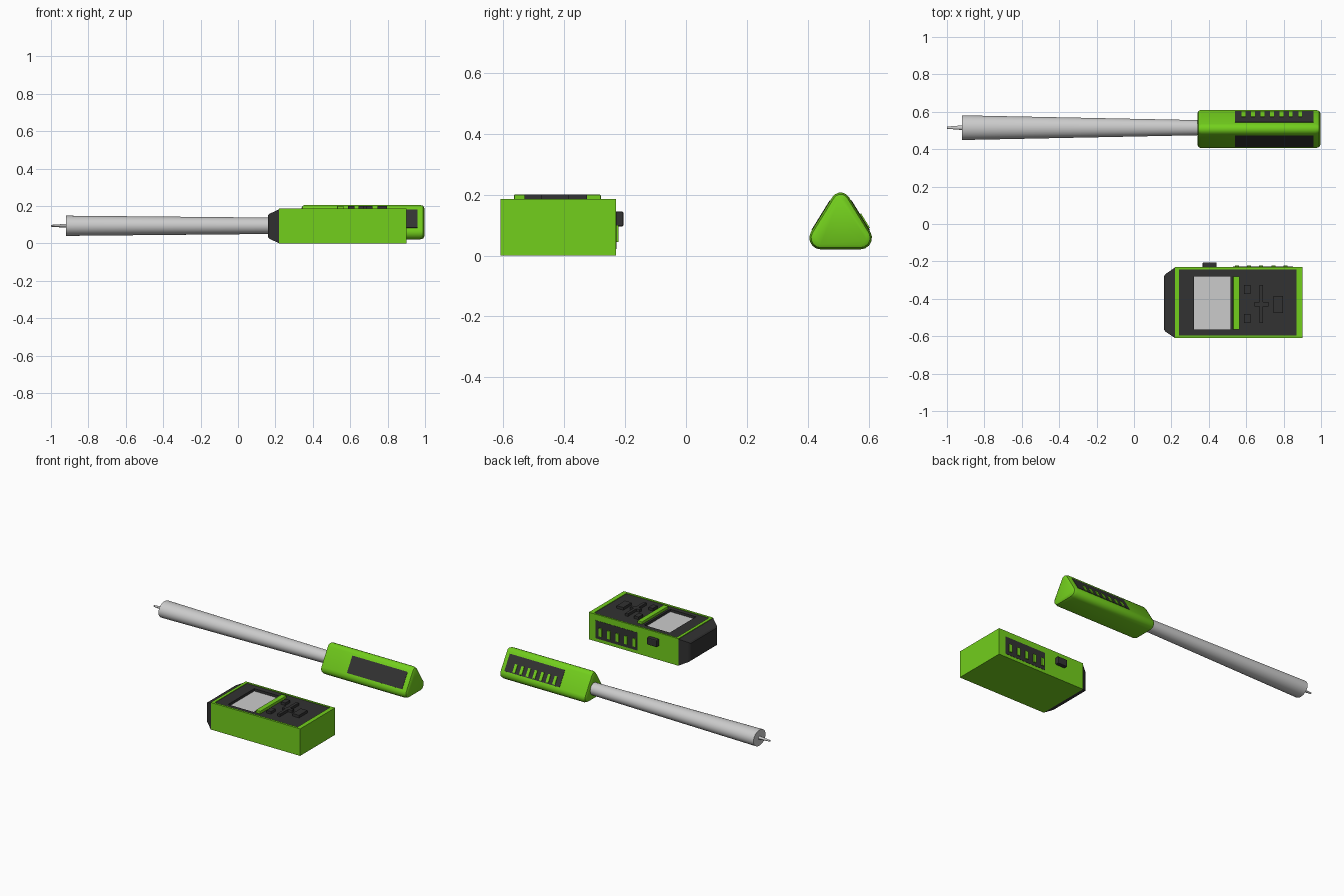
import bpy, bmesh, math
from mathutils import Vector

if "Cube" in bpy.data.objects:
    bpy.data.objects.remove(bpy.data.objects["Cube"])


def material(name, rgb):
    m = bpy.data.materials.new(name)
    m.diffuse_color = (*rgb, 1)
    m.use_nodes = True
    m.node_tree.nodes["Principled BSDF"].inputs["Base Color"].default_value = m.diffuse_color
    return m


GREEN = material("green_plastic", (0.17, 0.62, 0.012))
DARK = material("dark_rubber", (0.032, 0.032, 0.032))


def finish(name, bm, mat=None, smooth=False):
    bmesh.ops.recalc_face_normals(bm, faces=bm.faces[:])
    me = bpy.data.meshes.new(name)
    bm.to_mesh(me)
    bm.free()
    ob = bpy.data.objects.new(name, me)
    bpy.context.collection.objects.link(ob)
    if mat:
        me.materials.append(mat)
    if smooth:
        bpy.context.view_layer.objects.active = ob
        ob.select_set(True)
        bpy.ops.object.shade_smooth_by_angle(angle=math.radians(35))
        ob.select_set(False)
    return ob


def loft(name, rings, mat=None, smooth=False):
    """Skin a list of closed rings and cap both ends."""
    bm = bmesh.new()
    vr = [[bm.verts.new(p) for p in r] for r in rings]
    n = len(vr[0])
    for a, b in zip(vr, vr[1:]):
        for i in range(n):
            bm.faces.new((a[i], a[(i + 1) % n], b[(i + 1) % n], b[i]))
    bm.faces.new(vr[0])
    bm.faces.new(vr[-1])
    return finish(name, bm, mat, smooth)


def rect(x, y0, y1, z0, z1):
    return [(x, y0, z0), (x, y1, z0), (x, y1, z1), (x, y0, z1)]


def box(name, x0, x1, y0, y1, z0, z1, mat=None, bevel=0):
    ob = loft(name, [rect(x0, y0, y1, z0, z1), rect(x1, y0, y1, z0, z1)], mat)
    if bevel:
        b = ob.modifiers.new("bevel", 'BEVEL')
        b.width, b.segments = bevel, 2
    return ob


def cut(ob, cutter):
    m = ob.modifiers.new("cut", 'BOOLEAN')
    m.object, m.operation, m.solver = cutter, 'DIFFERENCE', 'EXACT'
    cutter.hide_render = True
    cutter.hide_set(True)


# --- control box: case with a shallow tray for the face panel
case = box("case", 0.22, 0.90, -0.61, -0.23, 0, 0.186, GREEN)
cut(case, box("tray_cutter", 0.24, 0.87, -0.595, -0.243, 0.15, 0.25))
panel = box("face_panel", 0.24, 0.87, -0.595, -0.243, 0.15, 0.182, DARK)
cut(panel, box("screen_cutter", 0.32, 0.515, -0.565, -0.28, 0.16, 0.25))
box("screen", 0.32, 0.515, -0.565, -0.28, 0.155, 0.165)

# tapered dark nose
loft("nose", [rect(0.16, -0.565, -0.28, 0.033, 0.15),
              rect(0.168, -0.575, -0.268, 0.025, 0.158),
              rect(0.22, -0.61, -0.232, 0.0, 0.182)], DARK)

# green divider and buttons
box("divider_bar", 0.53, 0.565, -0.565, -0.28, 0.17, 0.20, GREEN, 0.003)
for tag, y0, y1 in (("left", -0.53, -0.48), ("right", -0.375, -0.325)):
    box("small_button_" + tag, 0.588, 0.622, y0, y1, 0.175, 0.20, DARK)
box("large_button", 0.747, 0.797, -0.475, -0.385, 0.175, 0.20, DARK)
pad = [(0.645, -0.44), (0.67, -0.44), (0.67, -0.53), (0.69, -0.53),
       (0.69, -0.44), (0.718, -0.44), (0.718, -0.418), (0.69, -0.418),
       (0.69, -0.325), (0.67, -0.325), (0.67, -0.418), (0.645, -0.418)]
loft("cross_pad", [[(x, y, z) for x, y in pad] for z in (0.175, 0.20)], DARK)

# side grip, ribs and knob
box("case_side_panel", 0.53, 0.85, -0.24, -0.2285, 0.022, 0.145, DARK)
for i in range(5):
    x = 0.55 + 0.065 * i
    box(f"case_rib_{i + 1}", x - 0.011, x + 0.011, -0.24, -0.222, 0.045, 0.1, GREEN)
box("side_knob", 0.367, 0.442, -0.24, -0.205, 0.095, 0.145, DARK, 0.006)

# --- handle with rounded triangular section
CY = 0.508


def handle_ring(x, inset):
    pts = []
    for cy, cz, r, a0 in ((0, 0.175, 0.032, 30), (-0.065, 0.058, 0.038, 150),
                          (0.065, 0.058, 0.038, 270)):
        for k in range(6):
            a = math.radians(a0 + 24 * k)
            pts.append((x, CY + cy + (r - inset) * math.cos(a),
                        cz + (r - inset) * math.sin(a)))
    return pts


loft("handle", [handle_ring(x, d) for x, d in (
    (0.34, 0.017), (0.345, 0.006), (0.36, 0), (0.97, 0), (0.99, 0.006), (0.996, 0.017))],
    GREEN, True)


def slope_plate(name, side, x0, x1, z_low, z_high, proud, mat):
    """Thin plate lying on a sloping handle side; side is +1 or -1 in y."""
    n = Vector((0.852, 0.523))
    on_side = lambda z, d: Vector((0.028 + (0.1905 - z) * 0.614, z)) + n * d
    prof = [on_side(z_low, -0.01), on_side(z_low, proud),
            on_side(z_high, proud), on_side(z_high, -0.01)]
    loft(name, [[(x, CY + side * p.x, p.y) for p in prof] for x in (x0, x1)], mat)


for tag, s in (("front", -1), ("back", 1)):
    slope_plate("handle_panel_" + tag, s, 0.54, 0.96, 0.083, 0.18, 0.002, DARK)
for i in range(7):
    x = 0.586 + 0.0505 * i
    slope_plate(f"handle_rib_{i + 1}", 1, x - 0.01, x + 0.01, 0.088, 0.135, 0.006, GREEN)


# --- tapered rod and tip pin
def ellipse(x, ry, rz, n):
    return [(x, 0.515 + ry * math.cos(2 * math.pi * i / n),
             0.094 + rz * math.sin(2 * math.pi * i / n)) for i in range(n)]


loft("rod", [ellipse(-0.92, 0.066, 0.054, 32), ellipse(0.36, 0.04, 0.042, 32)], None, True)
loft("tip_pin", [ellipse(-1.0, 0.006, 0.005, 12), ellipse(-0.91, 0.013, 0.011, 12)], None, True)
